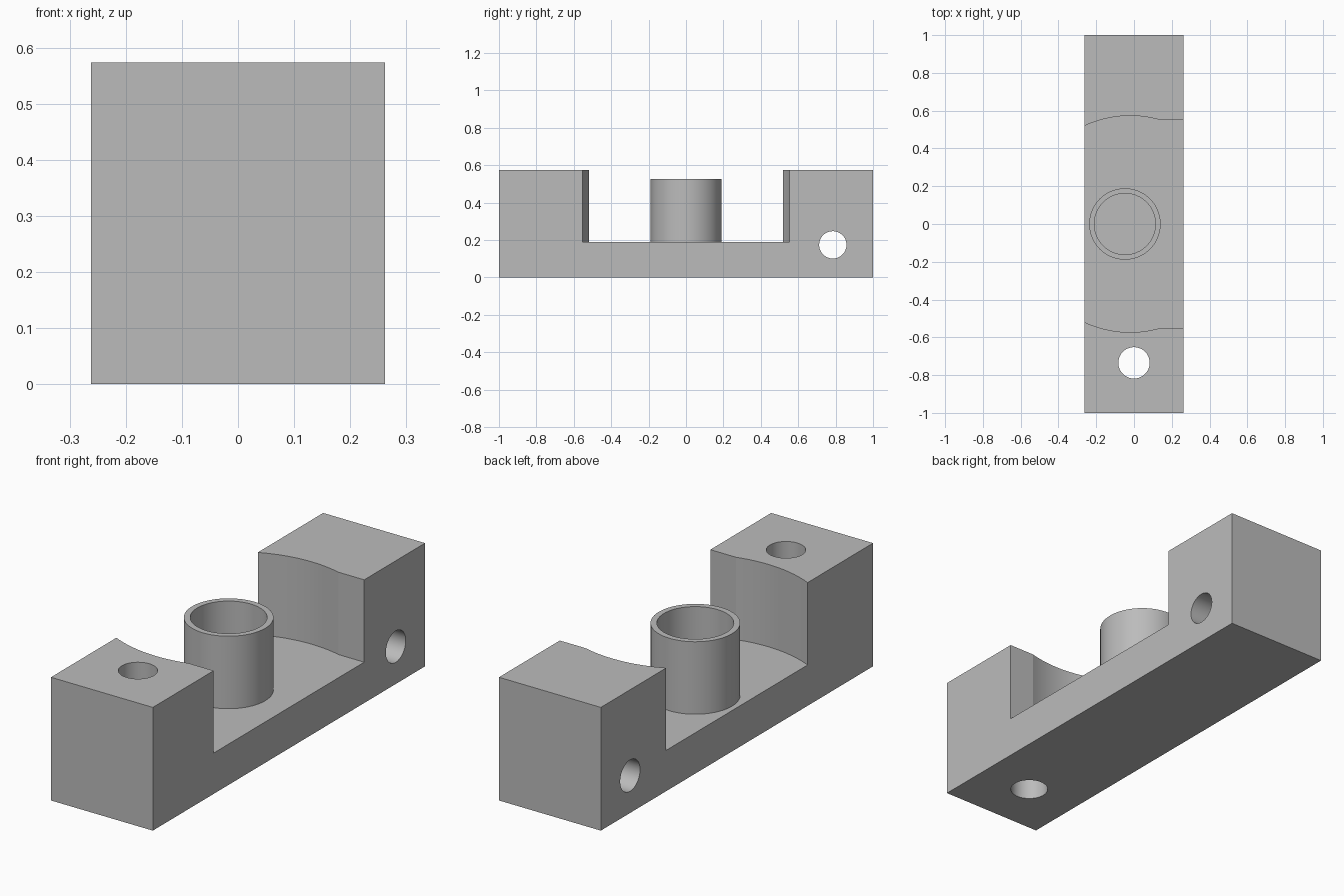
import bpy, bmesh, math
from mathutils import Matrix

cube = bpy.data.objects.get("Cube")
if cube:
    bpy.data.objects.remove(cube, do_unlink=True)

WIDTH, LENGTH, HEIGHT, FLOOR = 0.524, 2.0, 0.573, 0.19

grey = bpy.data.materials.new("plain grey")
grey.use_nodes = True
colour = (0.5, 0.5, 0.5, 1)
grey.diffuse_color = colour
grey.node_tree.nodes["Principled BSDF"].inputs["Base Color"].default_value = colour


def finish(bm, name):
    bmesh.ops.recalc_face_normals(bm, faces=bm.faces)
    mesh = bpy.data.meshes.new(name)
    bm.to_mesh(mesh)
    bm.free()
    mesh.materials.append(grey)
    obj = bpy.data.objects.new(name, mesh)
    bpy.context.collection.objects.link(obj)
    return obj


def cylinder(name, radius, depth, centre, axis="Z"):
    bm = bmesh.new()
    turn = Matrix.Rotation(math.pi / 2, 4, "Y") if axis == "X" else Matrix()
    bmesh.ops.create_cone(bm, cap_ends=True, segments=64, radius1=radius,
                          radius2=radius, depth=depth,
                          matrix=Matrix.Translation(centre) @ turn)
    return finish(bm, name)


def prism(name, outline, bottom, top):
    bm = bmesh.new()
    face = bm.faces.new([bm.verts.new((x, y, bottom)) for x, y in outline])
    sides = bmesh.ops.extrude_face_region(bm, geom=[face])["geom"]
    moved = [v for v in sides if isinstance(v, bmesh.types.BMVert)]
    bmesh.ops.translate(bm, verts=moved, vec=(0, 0, top - bottom))
    return finish(bm, name)


def cut(target, cutter):
    mod = target.modifiers.new("cut", "BOOLEAN")
    mod.operation, mod.solver, mod.object = "DIFFERENCE", "EXACT", cutter
    bpy.context.view_layer.objects.active = target
    bpy.ops.object.modifier_apply(modifier=mod.name)
    bpy.data.objects.remove(cutter, do_unlink=True)


# Solid block
w, l = WIDTH / 2, LENGTH / 2
block = prism("bracket_block", [(-w, -l), (w, -l), (w, l), (-w, l)], 0, HEIGHT)

# Central recess: round walls that run out into straight ones on the left
radius, flat, centre_x = 0.573, 0.553, -0.02
start, end = math.radians(122), math.asin(flat / radius)
arc = []
for i in range(21):
    a = start + (end - start) * i / 20
    arc.append((centre_x + radius * math.cos(a), radius * math.sin(a)))
half = arc + [(0.4, flat)]
outline = half + [(x, -y) for x, y in reversed(half)]
cut(block, prism("recess_cutter", outline, FLOOR, 1))

# Upright hole at the front, cross hole at the back
cut(block, cylinder("upright_hole_cutter", 0.083, 2, (0, -0.735, 0.3)))
cut(block, cylinder("cross_hole_cutter", 0.073, 2, (0, 0.785, 0.174), "X"))

# Hollow boss standing on the recess floor
TUBE_X, TUBE_TOP = -0.048, 0.527
tube = cylinder("hollow_boss", 0.189, TUBE_TOP - FLOOR,
                (TUBE_X, 0, (TUBE_TOP + FLOOR) / 2))
cut(tube, cylinder("bore_cutter", 0.162, 1, (TUBE_X, 0, 0.4)))

# Smooth the round walls, keep the edges sharp
bpy.ops.object.select_all(action="DESELECT")
for obj in (block, tube):
    obj.select_set(True)
bpy.context.view_layer.objects.active = block
bpy.ops.object.shade_smooth_by_angle(angle=math.radians(12))
